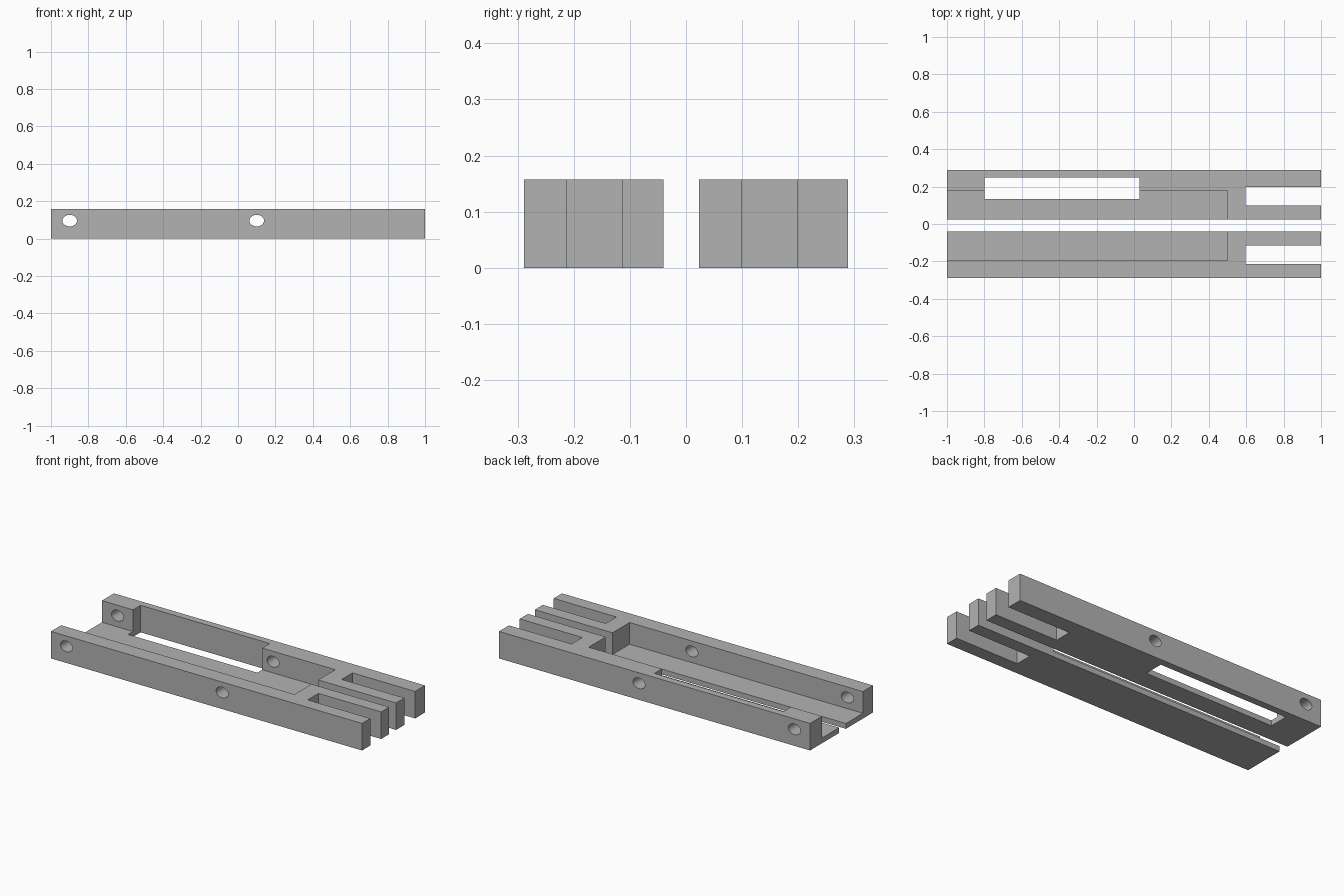
import bpy
from mathutils import Matrix

cube = bpy.data.objects.get("Cube")
if cube:
    bpy.data.objects.remove(cube, do_unlink=True)

HEIGHT = 0.157
FLOOR = 0.031   # thickness left under each channel
OVER = 0.05     # how far cutters run past open sides

grey = bpy.data.materials.new("plain grey")
grey.use_nodes = True
colour = (0.45, 0.45, 0.45, 1)
grey.diffuse_color = colour
grey.node_tree.nodes["Principled BSDF"].inputs["Base Color"].default_value = colour


def box(name, x, y, z):
    """Box spanning the given (low, high) ranges."""
    bpy.ops.mesh.primitive_cube_add(size=1)
    ob = bpy.context.object
    ob.name = name
    spans = (x, y, z)
    move = Matrix.Translation([(a + b) / 2 for a, b in spans])
    size = Matrix.Diagonal([b - a for a, b in spans] + [1])
    ob.data.transform(move @ size)
    return ob


def bolt_hole(x, y):
    """Slightly oval cutter running along y."""
    bpy.ops.mesh.primitive_cylinder_add(vertices=32, radius=1, depth=1)
    ob = bpy.context.object
    ob.name = "bolt_hole_cutter"
    ob.data.transform(Matrix.Translation((x, y, 0.096))
                      @ Matrix.Diagonal((0.039, 0.6, 0.031, 1))
                      @ Matrix.Rotation(1.5707963, 4, "X"))
    return ob


def cut(part, cutters):
    """Subtract the cutters from the part and remove them."""
    for cutter in cutters:
        mod = part.modifiers.new("cut", "BOOLEAN")
        mod.operation = "DIFFERENCE"
        mod.solver = "EXACT"
        mod.object = cutter
        cutter.hide_render = True
        bpy.context.view_layer.objects.active = part
        bpy.ops.object.modifier_apply(modifier=mod.name)
        bpy.data.objects.remove(cutter, do_unlink=True)


def rail(name, y, channel, slot, window=None):
    """Bar with an inner channel, a forked end and two bolt holes."""
    part = box(name, (-1, 1), y, (0, HEIGHT))
    through = (-OVER, HEIGHT + OVER)
    cutters = [
        box("channel_cutter", (-1 - OVER, 0.5), channel, (FLOOR, HEIGHT + OVER)),
        box("slot_cutter", (0.597, 1 + OVER), slot, through),
    ]
    if window:
        cutters.append(box("window_cutter", (-0.8, 0.03), window, through))
    cutters += [bolt_hole(x, sum(y) / 2) for x in (-0.9, 0.1)]
    cut(part, cutters)
    part.data.materials.clear()
    part.data.materials.append(grey)
    bpy.ops.object.select_all(action="DESELECT")
    part.select_set(True)
    bpy.context.view_layer.objects.active = part
    bpy.ops.object.shade_smooth_by_angle()


# Front rail: channel opens towards the middle gap
rail("front_rail", (-0.289, -0.04), (-0.196, -0.04 + OVER), (-0.213, -0.114))

# Back rail: same idea with a long window through the floor
rail("back_rail", (0.023, 0.289), (0.023 - OVER, 0.179), (0.099, 0.198),
     window=(0.134, 0.248))
